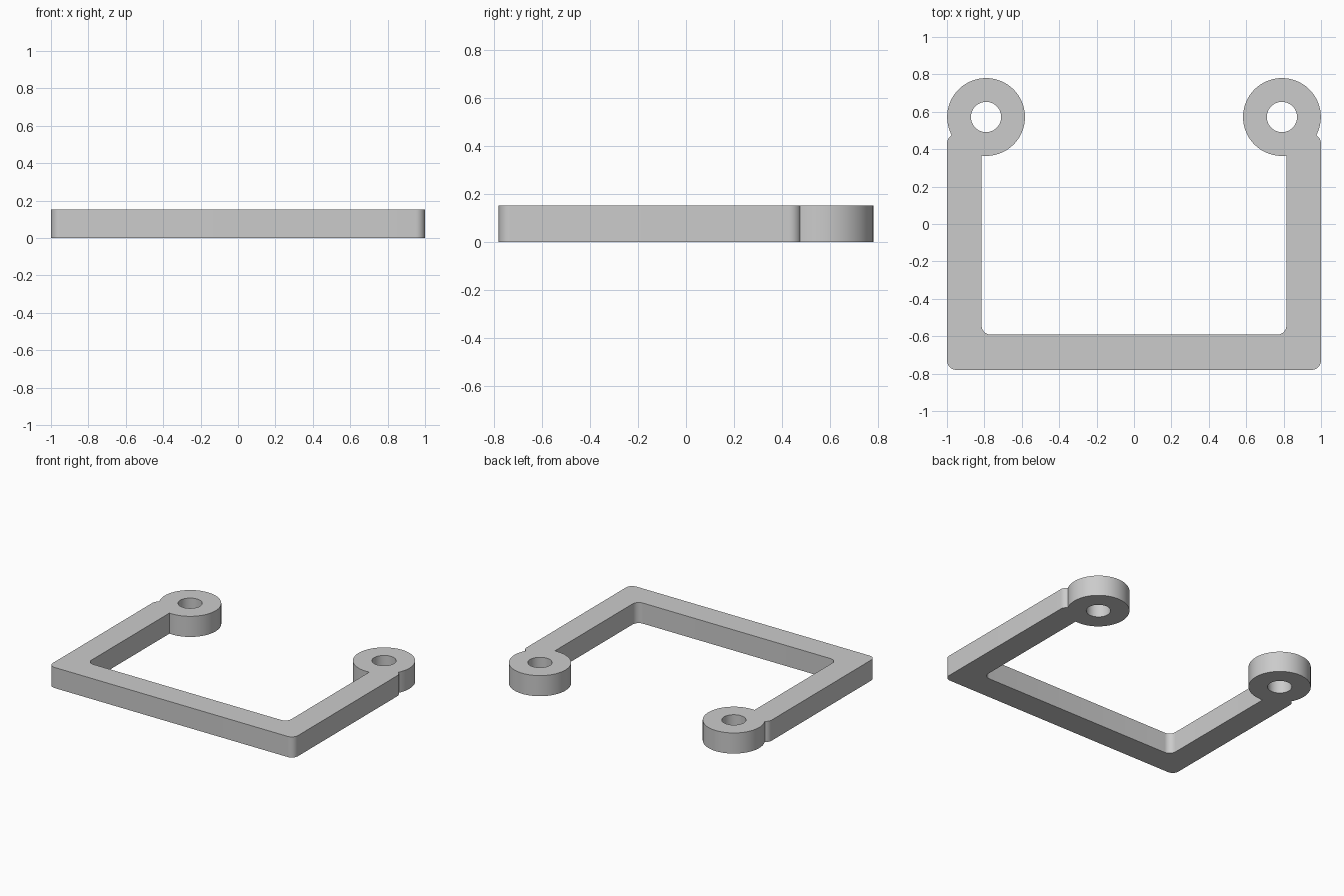
import bpy, bmesh
from math import cos, sin, radians

if "Cube" in bpy.data.objects:
    bpy.data.objects.remove(bpy.data.objects["Cube"], do_unlink=True)

HEIGHT = 0.152
FILLET = 0.05
RING = (0.791, 0.572)
RING_R, HOLE_R = 0.208, 0.081

grey = bpy.data.materials.new("plain grey")
grey.use_nodes = True
grey.diffuse_color = (0.6, 0.6, 0.6, 1)
grey.node_tree.nodes["Principled BSDF"].inputs["Base Color"].default_value = (0.6, 0.6, 0.6, 1)


def arc(centre, radius, start, end, steps):
    """Points along an arc, angles in degrees."""
    angles = [radians(start + (end - start) * i / steps) for i in range(steps + 1)]
    return [(centre[0] + radius * cos(a), centre[1] + radius * sin(a)) for a in angles]


# Left half of the outline: outer corner, arm tip, ring, inner corner
half = arc((0.95, -0.73), FILLET, -90, 0, 10)
half += arc((0.95, 0.43), FILLET, 0, 60, 8)
half += arc(RING, RING_R, -28, 276.6, 72)
half += arc((0.765, -0.542), FILLET, 0, -90, 10)
outline = half + [(-x, y) for x, y in reversed(half)]

# Two screw holes
holes = [[(side * x, y) for x, y in arc(RING, HOLE_R, 0, 360, 48)[:-1]] for side in (1, -1)]

# Fill the flat profile and raise it to a solid
bm = bmesh.new()
for loop in [outline] + holes:
    verts = [bm.verts.new((x, y, 0)) for x, y in loop]
    for a, b in zip(verts, verts[1:] + verts[:1]):
        bm.edges.new((a, b))
bmesh.ops.triangle_fill(bm, use_beauty=True, use_dissolve=False, edges=bm.edges[:])
raised = bmesh.ops.extrude_face_region(bm, geom=bm.faces[:], use_keep_orig=True)
top = [v for v in raised["geom"] if isinstance(v, bmesh.types.BMVert)]
bmesh.ops.translate(bm, verts=top, vec=(0, 0, HEIGHT))
bmesh.ops.recalc_face_normals(bm, faces=bm.faces[:])

mesh = bpy.data.meshes.new("mounting_bracket")
bm.to_mesh(mesh)
bm.free()
mesh.materials.append(grey)
bracket = bpy.data.objects.new("mounting_bracket", mesh)
bpy.context.collection.objects.link(bracket)

# Smooth curved walls, crisp rims
bpy.ops.object.select_all(action="DESELECT")
bracket.select_set(True)
bpy.context.view_layer.objects.active = bracket
bpy.ops.object.shade_smooth_by_angle(angle=radians(30))
